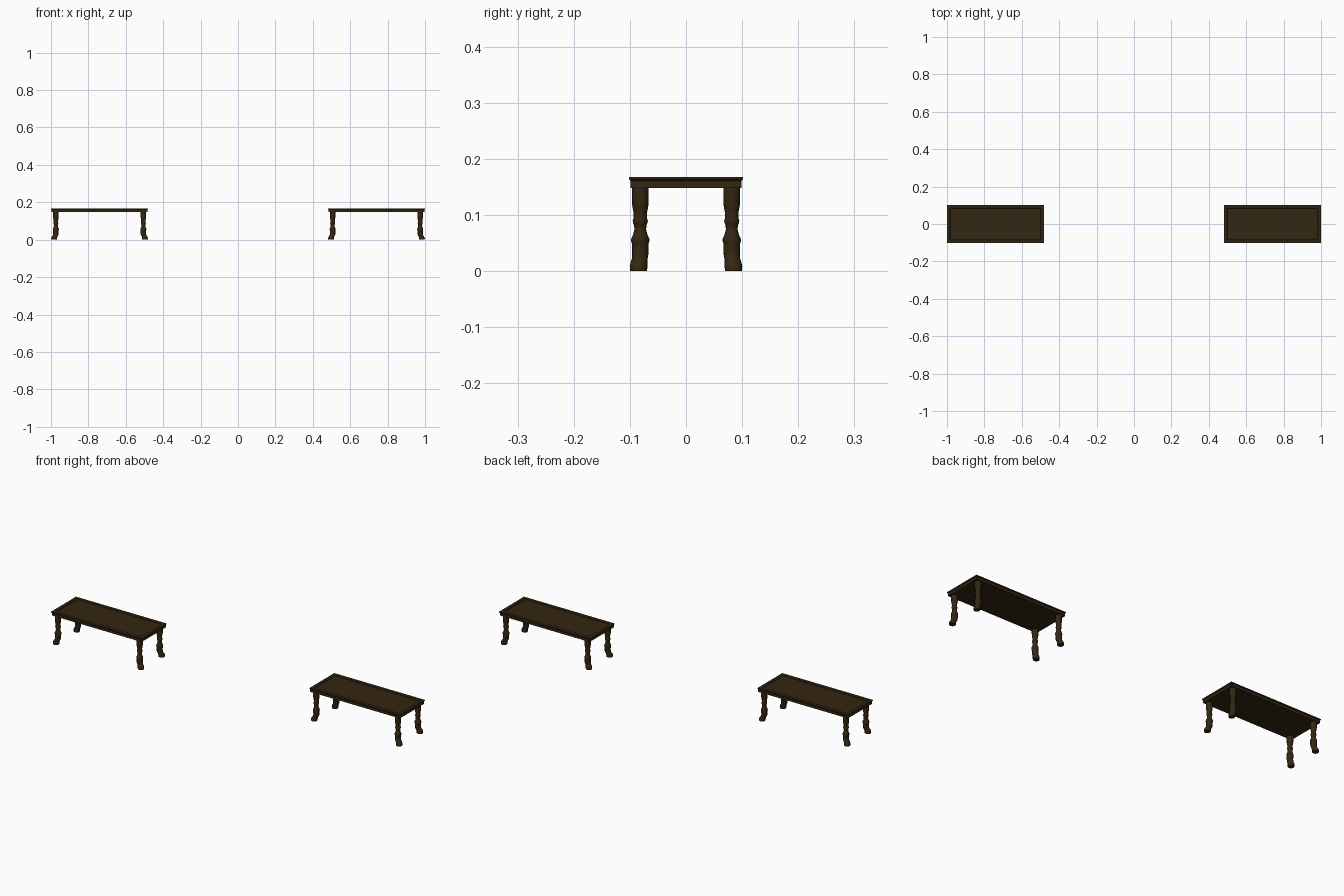
import bpy, bmesh, math

if "Cube" in bpy.data.objects:
    bpy.data.objects.remove(bpy.data.objects["Cube"])

wood = bpy.data.materials.new("dark_brown_wood")
wood.diffuse_color = (0.034, 0.020, 0.006, 1)
wood.use_nodes = True
wood.node_tree.nodes["Principled BSDF"].inputs["Base Color"].default_value = wood.diffuse_color


def finish(bm, name, smooth=False):
    bmesh.ops.recalc_face_normals(bm, faces=bm.faces)
    me = bpy.data.meshes.new(name)
    bm.to_mesh(me)
    bm.free()
    me.materials.append(wood)
    ob = bpy.data.objects.new(name, me)
    bpy.context.collection.objects.link(ob)
    if smooth:
        bpy.ops.object.select_all(action='DESELECT')
        ob.select_set(True)
        bpy.context.view_layer.objects.active = ob
        bpy.ops.object.shade_smooth_by_angle(angle=math.radians(35))
    return ob


def loft(bm, rings):
    """Skin a list of equal-length point rings and cap both ends."""
    loops = [[bm.verts.new(p) for p in r] for r in rings]
    n = len(loops[0])
    for a, b in zip(loops, loops[1:]):
        for i in range(n):
            bm.faces.new((a[i], a[(i + 1) % n], b[(i + 1) % n], b[i]))
    bm.faces.new(loops[0][::-1])
    bm.faces.new(loops[-1])


def table_top(cx, name):
    # stepped edge, raised rim and shallow recessed panel: (inset, height)
    steps = [(0.003, 0.148), (0.003, 0.161), (0, 0.164), (0, 0.168),
             (0.016, 0.168), (0.019, 0.165)]
    rings = []
    for d, z in steps:
        hx, hy = 0.26 - d, 0.102 - d
        rings.append([(cx - hx, -hy, z), (cx + hx, -hy, z),
                      (cx + hx, hy, z), (cx - hx, hy, z)])
    bm = bmesh.new()
    loft(bm, rings)
    finish(bm, name)


# turned leg: (height, radius, outward shift of the foot)
LEG = [(0, 0.0150, 1), (0.008, 0.0158, 1), (0.015, 0.0150, 0.8),
       (0.022, 0.0140, 0.3), (0.030, 0.0145, 0), (0.050, 0.0150, 0),
       (0.054, 0.0165, 0), (0.058, 0.0160, 0), (0.064, 0.0130, 0),
       (0.074, 0.0105, 0), (0.082, 0.0110, 0), (0.086, 0.0130, 0),
       (0.090, 0.0135, 0), (0.094, 0.0120, 0), (0.103, 0.0118, 0),
       (0.112, 0.0135, 0), (0.120, 0.0148, 0), (0.150, 0.0150, 0)]


def leg(cx, sx, sy, name):
    bm = bmesh.new()
    rings = []
    for z, r, k in LEG:
        x = cx + sx * (0.234 + 0.009 * k)
        y = sy * (0.0815 + 0.003 * k)
        rings.append([(x + r * math.cos(a), y + r * math.sin(a), z)
                      for a in (math.tau * i / 16 for i in range(16))])
    loft(bm, rings)
    finish(bm, name, True)


# two identical low tables
for cx, side in ((-0.74, "left"), (0.74, "right")):
    table_top(cx, side + "_table_top")
    for sx in (-1, 1):
        for sy in (-1, 1):
            leg(cx, sx, sy, "%s_table_%s_%s_leg" % (
                side, "front" if sy < 0 else "back", "left" if sx < 0 else "right"))
